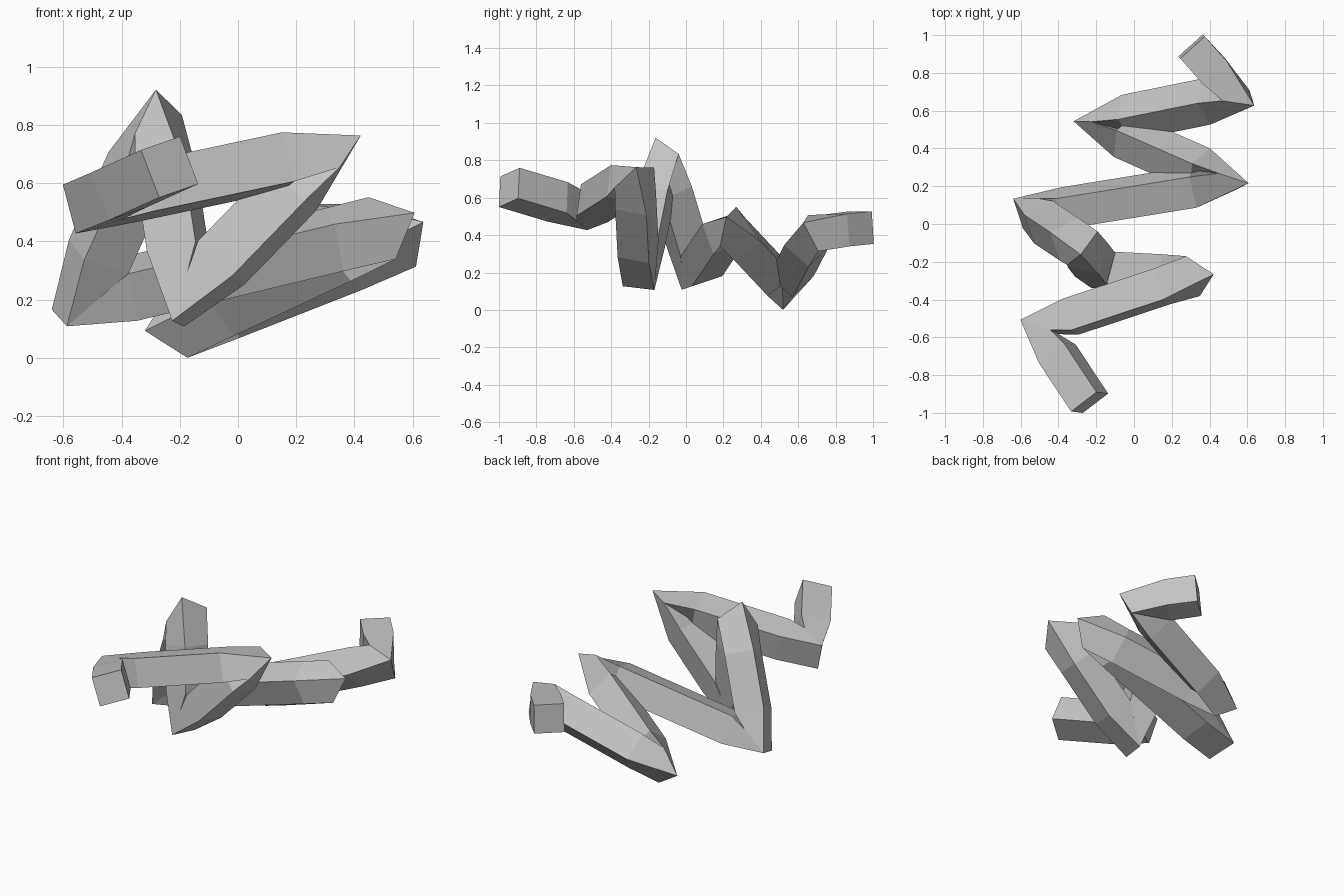
import bpy
import bmesh
from mathutils import Vector

if "Cube" in bpy.data.objects:
    bpy.data.objects.remove(bpy.data.objects["Cube"], do_unlink=True)

SIDE = 0.175    # width of the square bar
INSET = 0.175   # distance of the extra ring on each side of a bend

# Bends of the zigzag: centre, and the direction of one edge of the section
bends = [
    ((-.235, -.945, .655), (.13, .10, .045)),
    ((-.50, -.545, .535), (.16, -.06, .05)),
    ((.312, -.276, .707), (.07, .11, .11)),
    ((-.18, -.25, .20), (.04, .175, -.02)),
    ((-.273, -.128, .802), (.09, .13, -.09)),
    ((-.548, .056, .194), (.05, -.17, -.055)),
    ((.495, .225, .445), (-.16, .05, .055)),
    ((-.20, .53, .12), (.15, -.03, -.095)),
    ((.54, .68, .41), (-.165, .015, .035)),
    ((.305, .94, .44), (.13, .12, 0)),
]

# Path: every inner bend gets a ring shortly before and after it
points = [Vector(c) for c, _ in bends]
last = len(points) - 1
path = []
for i, p in enumerate(points):
    hint = Vector(bends[i][1])
    if 0 < i < last:
        path.append((p + (points[i - 1] - p).normalized() * INSET, None))
    path.append((p, hint))
    if 0 < i < last:
        path.append((p + (points[i + 1] - p).normalized() * INSET, None))


def tangent(i):
    """Average direction of the path at a ring."""
    t = Vector()
    if i > 0:
        t += (path[i][0] - path[i - 1][0]).normalized()
    if i < len(path) - 1:
        t += (path[i + 1][0] - path[i][0]).normalized()
    return t.normalized()


def flatten(v, normal):
    return (v - normal * v.dot(normal)).normalized()


# Sweep the square section along the path with as little twist as possible
bm = bmesh.new()
rings = []
old_t = tangent(0)
u = flatten(path[0][1], old_t)
for i, (centre, hint) in enumerate(path):
    t = tangent(i)
    u = flatten(old_t.rotation_difference(t) @ u, t)
    if hint:
        a = flatten(hint, t)
        b = t.cross(a)
        u = max((a, -a, b, -b), key=u.dot)
    v = t.cross(u)
    h = SIDE / 2
    rings.append([bm.verts.new(centre + (u * x + v * y) * h)
                  for x, y in ((-1, -1), (1, -1), (1, 1), (-1, 1))])
    old_t = t

for r, s in zip(rings, rings[1:]):
    for k in range(4):
        n = (k + 1) % 4
        bm.faces.new((r[k], r[n], s[n], s[k]))
bm.faces.new(rings[0][::-1])
bm.faces.new(rings[-1])
bmesh.ops.recalc_face_normals(bm, faces=bm.faces)

# Stand the bar on the ground
floor = min(w.co.z for w in bm.verts)
bmesh.ops.translate(bm, verts=bm.verts, vec=(0, 0, -floor))

mesh = bpy.data.meshes.new("zigzag_bar")
bm.to_mesh(mesh)
bm.free()
bar = bpy.data.objects.new("zigzag_bar", mesh)
bpy.context.collection.objects.link(bar)

# Plain grey
grey = bpy.data.materials.new("plain_grey")
grey.use_nodes = True
colour = (.55, .55, .55, 1)
grey.diffuse_color = colour
grey.node_tree.nodes["Principled BSDF"].inputs["Base Color"].default_value = colour
mesh.materials.append(grey)
